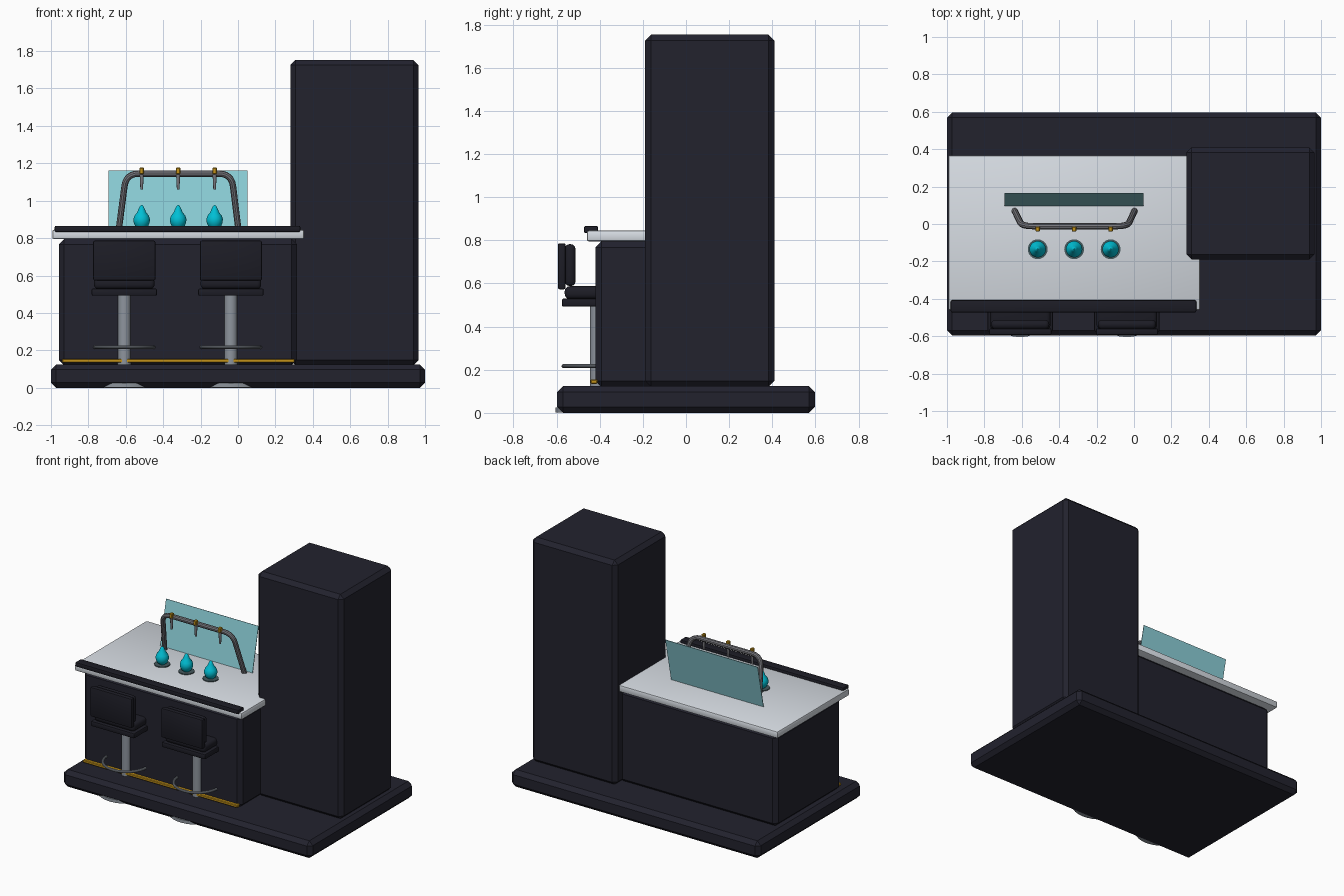
import bpy, math
from mathutils import Vector

if "Cube" in bpy.data.objects:
    bpy.data.objects.remove(bpy.data.objects["Cube"])


def mat(name, r, g, b):
    m = bpy.data.materials.new(name)
    m.diffuse_color = (r, g, b, 1)
    m.use_nodes = True
    m.node_tree.nodes["Principled BSDF"].inputs["Base Color"].default_value = m.diffuse_color
    return m


DARK = mat("dark navy", 0.016, 0.016, 0.027)
LEATHER = mat("black leather", 0.012, 0.012, 0.019)
STONE = mat("pale stone", 0.68, 0.72, 0.77)
STEEL = mat("brushed steel", 0.27, 0.30, 0.34)
PIPE = mat("grey pipe", 0.19, 0.19, 0.21)
GOLD = mat("gold", 0.55, 0.29, 0.01)
CYAN = mat("bright cyan", 0.0, 0.52, 0.66)
GLASS = mat("pale cyan glass", 0.26, 0.62, 0.68)
COASTER = mat("dark coaster", 0.06, 0.10, 0.11)


def finish(ob, name, material, smooth=False):
    ob.name = name
    ob.data.materials.clear()
    ob.data.materials.append(material)
    if smooth:
        bpy.ops.object.select_all(action='DESELECT')
        ob.select_set(True)
        bpy.context.view_layer.objects.active = ob
        bpy.ops.object.shade_smooth_by_angle(angle=math.radians(35))
    return ob


def box(name, x, y, z, material, bevel=0.0, segments=1):
    """Bevelled box from (min, max) ranges."""
    bpy.ops.mesh.primitive_cube_add(
        size=1, location=[(a + b) / 2 for a, b in (x, y, z)])
    ob = bpy.context.object
    ob.scale = [b - a for a, b in (x, y, z)]
    bpy.ops.object.transform_apply(location=False, rotation=False, scale=True)
    if bevel:
        mod = ob.modifiers.new("bevel", 'BEVEL')
        mod.width, mod.segments = bevel, segments
        bpy.ops.object.modifier_apply(modifier=mod.name)
    return finish(ob, name, material, segments > 1)


def lathe(name, profile, cx, cy, material, sides=24):
    """Spin (radius, z) points around a vertical axis."""
    verts, faces = [], []
    for r, z in profile:
        for i in range(sides):
            a = 2 * math.pi * i / sides
            verts.append((cx + r * math.cos(a), cy + r * math.sin(a), z))
    for k in range(len(profile) - 1):
        for i in range(sides):
            j = (i + 1) % sides
            faces.append((k * sides + i, k * sides + j,
                          (k + 1) * sides + j, (k + 1) * sides + i))
    top = (len(profile) - 1) * sides
    faces.append(tuple(reversed(range(sides))))
    faces.append(tuple(range(top, top + sides)))
    me = bpy.data.meshes.new(name)
    me.from_pydata(verts, [], faces)
    ob = bpy.data.objects.new(name, me)
    bpy.context.collection.objects.link(ob)
    return finish(ob, name, material, True)


def tube(name, points, radius, material):
    """Round pipe along a path, converted to a mesh."""
    cu = bpy.data.curves.new(name, 'CURVE')
    cu.dimensions = '3D'
    cu.bevel_depth, cu.bevel_resolution = radius, 3
    cu.use_fill_caps = True
    sp = cu.splines.new('POLY')
    sp.points.add(len(points) - 1)
    for p, co in zip(sp.points, points):
        p.co = (*co, 1)
    ob = bpy.data.objects.new(name, cu)
    bpy.context.collection.objects.link(ob)
    bpy.ops.object.select_all(action='DESELECT')
    ob.select_set(True)
    bpy.context.view_layer.objects.active = ob
    bpy.ops.object.convert(target='MESH')
    return finish(bpy.context.object, name, material, True)


def rounded_path(corners, radius, steps=6):
    """Replace inner corners of a path with quadratic curves."""
    pts = [Vector(c) for c in corners]
    out = [pts[0]]
    for a, b, c in zip(pts, pts[1:], pts[2:]):
        p = b + (a - b).normalized() * radius
        q = b + (c - b).normalized() * radius
        for i in range(steps + 1):
            t = i / steps
            out.append(p * (1 - t) ** 2 + b * 2 * t * (1 - t) + q * t * t)
    return out + [pts[-1]]


# Plinth, tall cabinet and bar body
box("plinth", (-1, 1), (-0.597, 0.597), (0, 0.125), DARK, 0.028)
box("tall_cabinet", (0.28, 0.965), (-0.19, 0.41), (0.12, 1.753), DARK, 0.028)
box("bar_body", (-0.957, 0.315), (-0.42, 0.33), (0.12, 0.795), DARK, 0.028)

# Worktop, front arm rail and gold kick strip
box("worktop", (-0.993, 0.353), (-0.46, 0.367), (0.795, 0.845), STONE, 0.01, 2)
box("arm_rail", (-0.98, 0.333), (-0.473, -0.407), (0.833, 0.866), LEATHER, 0.008, 2)
box("kick_strip", (-0.94, 0.303), (-0.442, -0.41), (0.135, 0.155), GOLD, 0.004)

# Bar stools
for side, cx in (("left", -0.608), ("right", -0.038)):
    cy = -0.41
    lathe(side + "_stool_foot", [(0.195, 0.002), (0.195, 0.025)], cx, cy, STEEL, 32)
    lathe(side + "_stool_post", [(0.035, 0.12), (0.035, 0.5)], cx, cy, STEEL)
    arc = [(cx + 0.158 * math.cos(a), cy + 0.158 * math.sin(a), 0.217)
           for a in (math.pi + math.pi * i / 24 for i in range(25))]
    tube(side + "_stool_footrest", arc, 0.009, STEEL)
    box(side + "_seat_base", (cx - 0.175, cx + 0.175), (-0.575, -0.245),
        (0.492, 0.53), LEATHER, 0.008, 2)
    box(side + "_seat_cushion", (cx - 0.162, cx + 0.162), (-0.562, -0.258),
        (0.528, 0.587), LEATHER, 0.022, 3)
    box(side + "_backrest", (cx - 0.166, cx + 0.166), (-0.594, -0.558),
        (0.573, 0.786), LEATHER, 0.008, 2)
    box(side + "_back_cushion", (cx - 0.155, cx + 0.155), (-0.562, -0.512),
        (0.588, 0.782), LEATHER, 0.022, 3)

# Tap pipe leaning towards the front
tube("tap_pipe", rounded_path([(-0.638, 0.07, 0.84), (-0.598, -0.012, 1.145),
                               (-0.035, -0.012, 1.145), (0.003, 0.07, 0.84)],
                              0.07), 0.017, PIPE)

# Taps with the drinks below them
for n, x in enumerate((-0.515, -0.32, -0.125), 1):
    lathe(f"tap_spout_{n}", [(0.007, 1.06), (0.011, 1.14)], x, -0.027, PIPE, 12)
    box(f"tap_handle_{n}", (x - 0.012, x + 0.012), (-0.041, -0.014),
        (1.142, 1.177), GOLD, 0.004)
    lathe(f"coaster_{n}", [(0.053, 0.843), (0.053, 0.851)], x, -0.135, COASTER)
    lathe(f"drink_{n}", [(0.02, 0.85), (0.034, 0.862), (0.043, 0.885),
                         (0.044, 0.902), (0.038, 0.920), (0.024, 0.938),
                         (0.017, 0.955), (0.010, 0.970), (0.003, 0.976)],
          x, -0.135, CYAN)

# Glass screen leaning back
bottom, top = Vector((0, 0.097, 0.843)), Vector((0, 0.165, 1.16))
me = bpy.data.meshes.new("glass_screen")
me.from_pydata([bottom + Vector((-0.693, 0, 0)), bottom + Vector((0.05, 0, 0)),
                top + Vector((0.05, 0, 0)), top + Vector((-0.693, 0, 0))],
               [], [(0, 1, 2, 3)])
screen = bpy.data.objects.new("glass_screen", me)
bpy.context.collection.objects.link(screen)
finish(screen, "glass_screen", GLASS)
thick = screen.modifiers.new("thickness", 'SOLIDIFY')
thick.thickness, thick.offset = 0.004, 0
